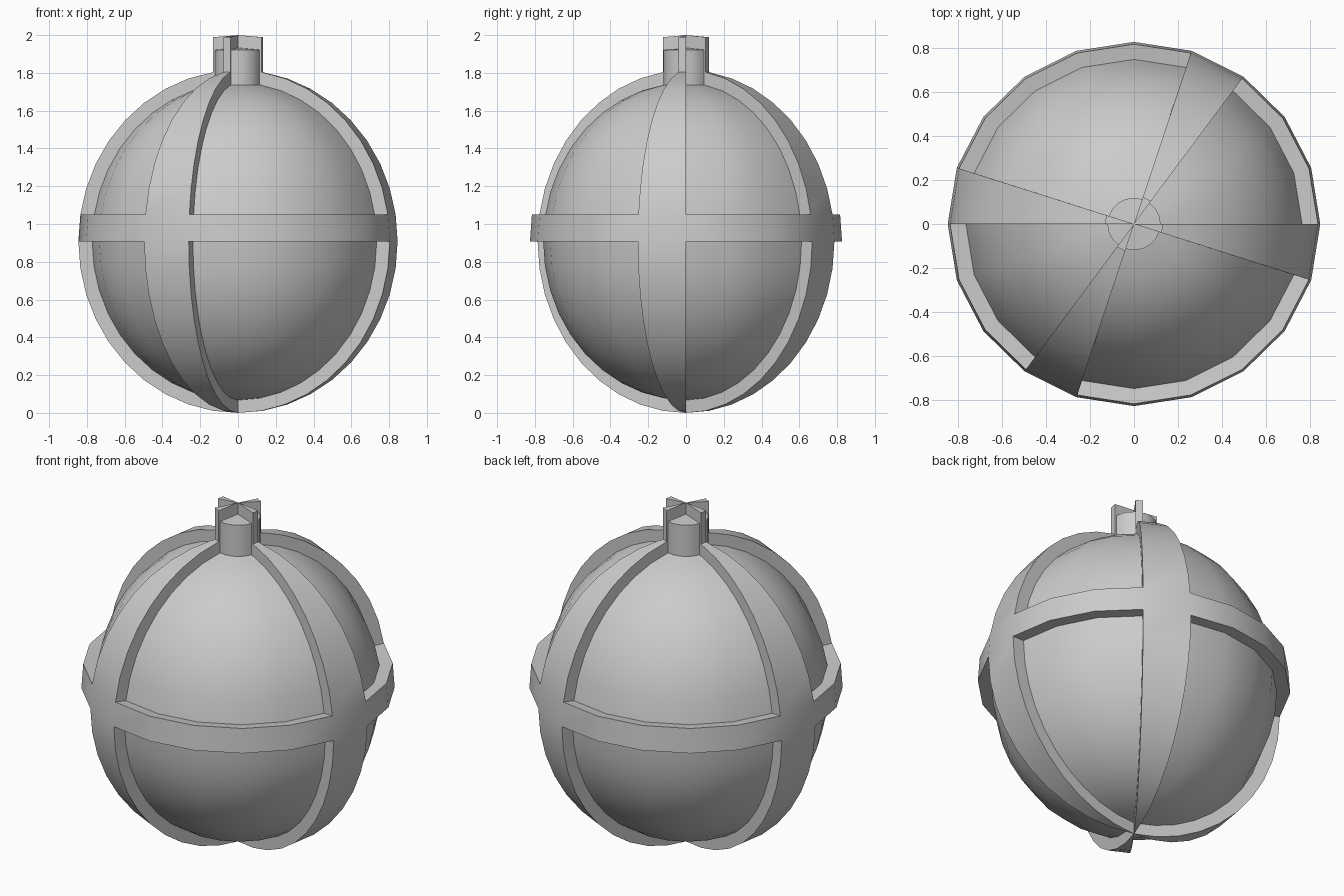
import bpy, bmesh
from math import sin, cos, radians

if "Cube" in bpy.data.objects:
    bpy.data.objects.remove(bpy.data.objects["Cube"])

SEG = 20                       # sides around
STEP = 360 / SEG
CZ, KNOB = 0.9075, 0.185       # body centre height, knob height
OUTER = (0.845, 0.826, 0.9075)  # raised strap surface radii
INNER = (0.772, 0.756, 0.84)   # recessed panel surface radii
RIBS = {3, 9, 13, 19}          # sectors covered by vertical straps
BAND = 10                      # row covered by the horizontal strap

# profile: latitudes pole to 81 degrees, then the cap lifted to form the knob
PROFILE = [(-90 + 9 * j, 0) for j in range(20)] + [(81, KNOB), (90, KNOB)]
ROWS = len(PROFILE) - 1


def point(i, j, raised):
    rx, ry, rz = OUTER if raised else INNER
    lat, lift = PROFILE[j]
    a, b = radians(i * STEP), radians(lat)
    return (rx * cos(b) * cos(a), ry * cos(b) * sin(a), CZ + rz * sin(b) + lift)


def is_raised(i, j):
    return i % SEG in RIBS or j == BAND


bm = bmesh.new()


def quad(*pts):
    bm.faces.new([bm.verts.new(p) for p in pts])


for i in range(SEG):
    for j in range(ROWS):
        up = is_raised(i, j)
        corners = [(i, j), (i + 1, j), (i + 1, j + 1), (i, j + 1)]
        # panel or strap surface
        quad(*[point(*c, up) for c in corners])
        if not up:
            continue
        # side walls of the straps where they border a recessed panel
        neighbours = [(i, j - 1), (i + 1, j), (i, j + 1), (i - 1, j)]
        for k, n in enumerate(neighbours):
            if 0 <= n[1] < ROWS and not is_raised(*n):
                p, q = corners[k], corners[(k + 1) % 4]
                quad(point(*q, True), point(*p, True), point(*p, False), point(*q, False))

# weld the shared corners and the poles
bmesh.ops.remove_doubles(bm, verts=bm.verts[:], dist=0.0001)
mesh = bpy.data.meshes.new("strapped_ball")
bm.to_mesh(mesh)
bm.free()

ball = bpy.data.objects.new("strapped_ball", mesh)
bpy.context.collection.objects.link(ball)
bpy.context.view_layer.objects.active = ball
ball.select_set(True)
bpy.ops.object.shade_smooth_by_angle(angle=radians(30))
